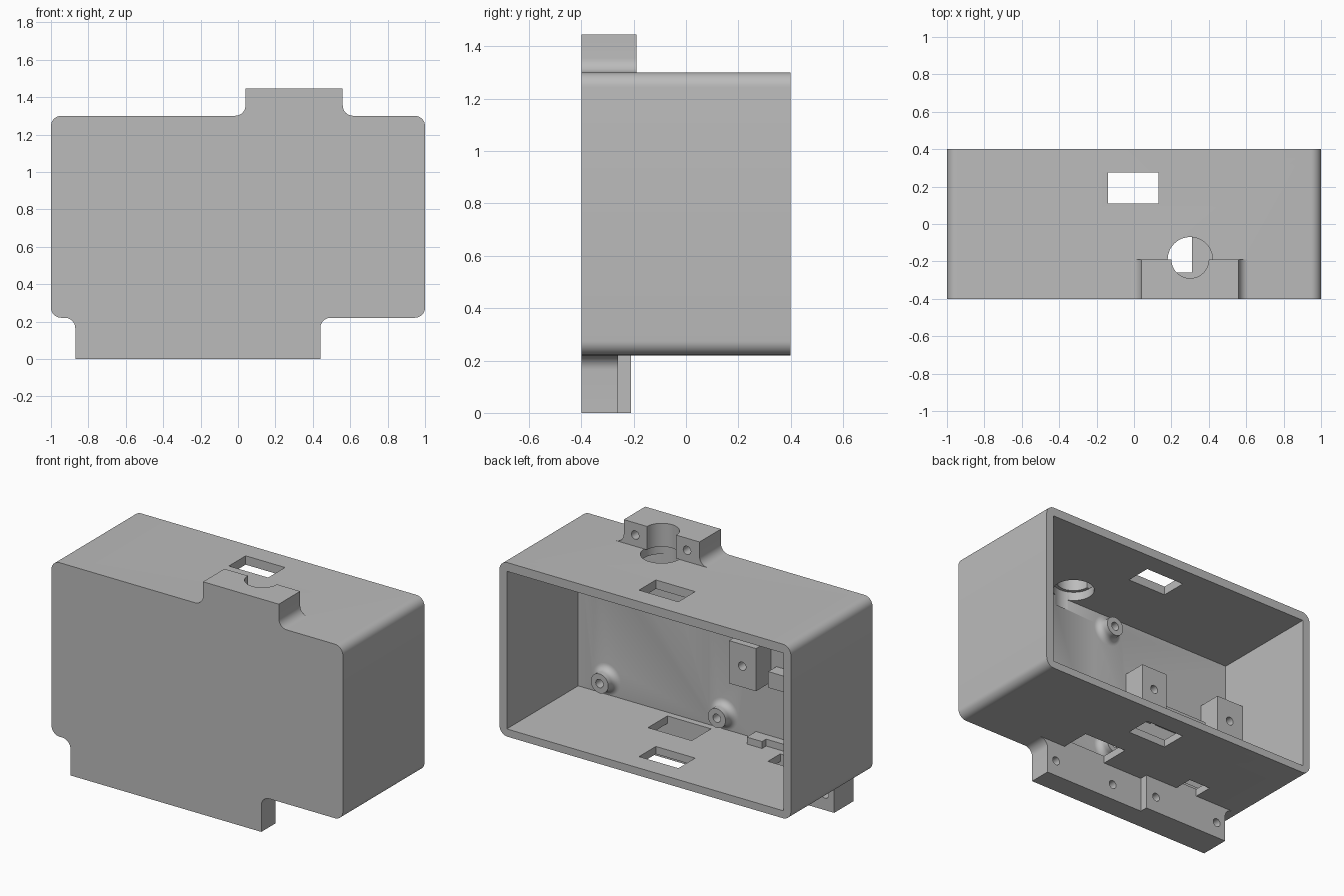
import bpy, bmesh, math

cube = bpy.data.objects.get("Cube")
if cube:
    bpy.data.objects.remove(cube, do_unlink=True)

FRONT, BACK = -0.40, 0.40
BOTTOM, TOP = 0.22, 1.30
PLATE = -0.30          # inner face of the front plate
R = 0.055              # corner and fillet radius

grey = bpy.data.materials.new("plain_grey")
grey.use_nodes = True
grey.diffuse_color = (0.5, 0.5, 0.5, 1)
grey.node_tree.nodes["Principled BSDF"].inputs["Base Color"].default_value = (0.5, 0.5, 0.5, 1)


def arc(cx, cz, r, a0, a1, n=8):
    angles = [math.radians(a0 + (a1 - a0) * i / n) for i in range(n + 1)]
    return [(cx + r * math.cos(a), cz + r * math.sin(a)) for a in angles]


def finish(name, bm):
    bmesh.ops.recalc_face_normals(bm, faces=bm.faces)
    mesh = bpy.data.meshes.new(name)
    bm.to_mesh(mesh)
    bm.free()
    mesh.materials.append(grey)
    obj = bpy.data.objects.new(name, mesh)
    bpy.context.collection.objects.link(obj)
    return obj


def extrude(name, points, y0, y1):
    """Extrude an x-z outline along y."""
    bm = bmesh.new()
    face = bm.faces.new([bm.verts.new((x, y0, z)) for x, z in points])
    new = bmesh.ops.extrude_face_region(bm, geom=[face])["geom"]
    bmesh.ops.translate(bm, vec=(0, y1 - y0, 0),
                        verts=[v for v in new if isinstance(v, bmesh.types.BMVert)])
    return finish(name, bm)


def box(name, x0, x1, y0, y1, z0, z1):
    return extrude(name, [(x0, z0), (x1, z0), (x1, z1), (x0, z1)], y0, y1)


def disc(cx, cz, r, n=32):
    return arc(cx, cz, r, 0, 360, n)[:-1]


def upright(name, x, y, r, z0, z1):
    """Vertical cylinder."""
    bm = bmesh.new()
    bmesh.ops.create_cone(bm, cap_ends=True, segments=48, radius1=r, radius2=r, depth=z1 - z0)
    bmesh.ops.translate(bm, vec=(x, y, (z0 + z1) / 2), verts=bm.verts)
    return finish(name, bm)


def combine(target, other, operation):
    mod = target.modifiers.new(operation.lower(), "BOOLEAN")
    mod.operation, mod.solver, mod.object = operation, "EXACT", other
    bpy.context.view_layer.objects.active = target
    bpy.ops.object.modifier_apply(modifier=mod.name)
    bpy.data.objects.remove(other, do_unlink=True)


def add(part):
    combine(case, part, "UNION")


def cut(part):
    combine(case, part, "DIFFERENCE")


def tab_outline(x0, x1, base, tip, fillet1=True):
    """Tab with concave fillets where it meets the case."""
    s = 1 if tip > base else -1
    def side(x, d):
        pts = [(x + d * R, base - s * 0.02)]
        for px, pz in arc(0, 0, R, -90, 0):
            pts.append((x + d * (R - px), base + s * (R + pz)))
        return pts + [(x, tip)]
    right = side(x1, 1) if fillet1 else [(x1, base - s * 0.02), (x1, tip)]
    return side(x0, -1) + right[::-1]


def boss(x, z):
    """Screw post with a flared foot."""
    profile = [(0.06, -0.23)] + [(0.1 + px, -0.26 + pz) for px, pz in arc(0, 0, 0.04, 180, 270, 6)]
    profile.append((0.1, PLATE - 0.02))
    bm = bmesh.new()
    n = 32
    rings = [[bm.verts.new((x + r * math.cos(2 * math.pi * i / n), y,
                            z + r * math.sin(2 * math.pi * i / n))) for i in range(n)]
             for r, y in profile]
    for a, b in zip(rings, rings[1:]):
        for i in range(n):
            bm.faces.new((a[i], a[i - 1], b[i - 1], b[i]))
    bm.faces.new(rings[0])
    bm.faces.new(rings[-1])
    return finish("screw_post", bm)


# Rounded case, hollow and open at the back
outline = (arc(1 - R, TOP - R, R, 0, 90) + arc(R - 1, TOP - R, R, 90, 180)
           + arc(R - 1, BOTTOM + R, R, 180, 270) + arc(1 - R, BOTTOM + R, R, 270, 360))
case = extrude("case", outline, FRONT, BACK)
cut(box("cavity", -0.95, 0.95, PLATE, 0.5, 0.267, 1.245))

# Tabs above and below the front plate
add(extrude("top_tab", tab_outline(0.04, 0.56, TOP, 1.445), FRONT, -0.19))
add(extrude("bottom_tab", tab_outline(-0.87, 0.44, BOTTOM, 0), FRONT, -0.26))
add(extrude("bottom_tab_pad", tab_outline(-0.87, -0.27, BOTTOM, 0, False), FRONT, -0.21))

# Low ledge on the floor with a recess, and a stop above it
add(box("floor_ledge", -0.87, -0.27, -0.35, -0.21, 0.24, 0.31))
cut(box("ledge_recess", -0.775, -0.375, -0.25, -0.15, 0.267, 0.4))
add(box("stop_block", -0.73, -0.41, -0.35, -0.22, 0.65, 0.75))

# Mounting blocks and screw posts on the inside of the plate
add(box("inner_block", -0.375, -0.19, -0.35, -0.15, 0.645, 0.91))
add(box("outer_block", -0.97, -0.762, -0.35, -0.15, 0.645, 0.91))
posts = [(x, z) for x in (-0.05, 0.755) for z in (0.36, 1.15)]
for x, z in posts:
    add(boss(x, z))

# Slots through the roof and floor
for z in (BOTTOM, TOP):
    cut(box("slot", -0.14, 0.13, 0.11, 0.275, z - 0.1, z + 0.1))
cut(box("wide_opening", 0.01, 0.31, -0.26, -0.07, 0.1, 0.3))
cut(box("narrow_opening", -0.65, -0.5, -0.21, -0.09, 0.1, 0.3))

# Stepped round opening through the roof and top tab
cut(upright("upper_bore", 0.3, -0.19, 0.1, 1.27, 1.6))
cut(upright("lower_bore", 0.3, -0.19, 0.12, 1.18, TOP))

# Blind screw holes, all drilled from the back: x, z, mouth y
holes = [(x, z, -0.23) for x, z in posts]
holes += [(x, 1.37, -0.19) for x in (0.126, 0.482)]
holes += [(x, 0.1, -0.26) for x in (0.374, -0.056)]
holes += [(x, 0.1, -0.21) for x in (-0.345, -0.806)]
holes += [(x, 0.775, -0.15) for x in (-0.28, -0.855)]
for x, z, y in holes:
    cut(extrude("screw_hole", disc(x, z, 0.026, 24), y - 0.11, y + 0.02))

# Smooth the curved surfaces
bpy.ops.object.select_all(action="DESELECT")
case.select_set(True)
bpy.context.view_layer.objects.active = case
bpy.ops.object.shade_smooth_by_angle(angle=math.radians(30))
